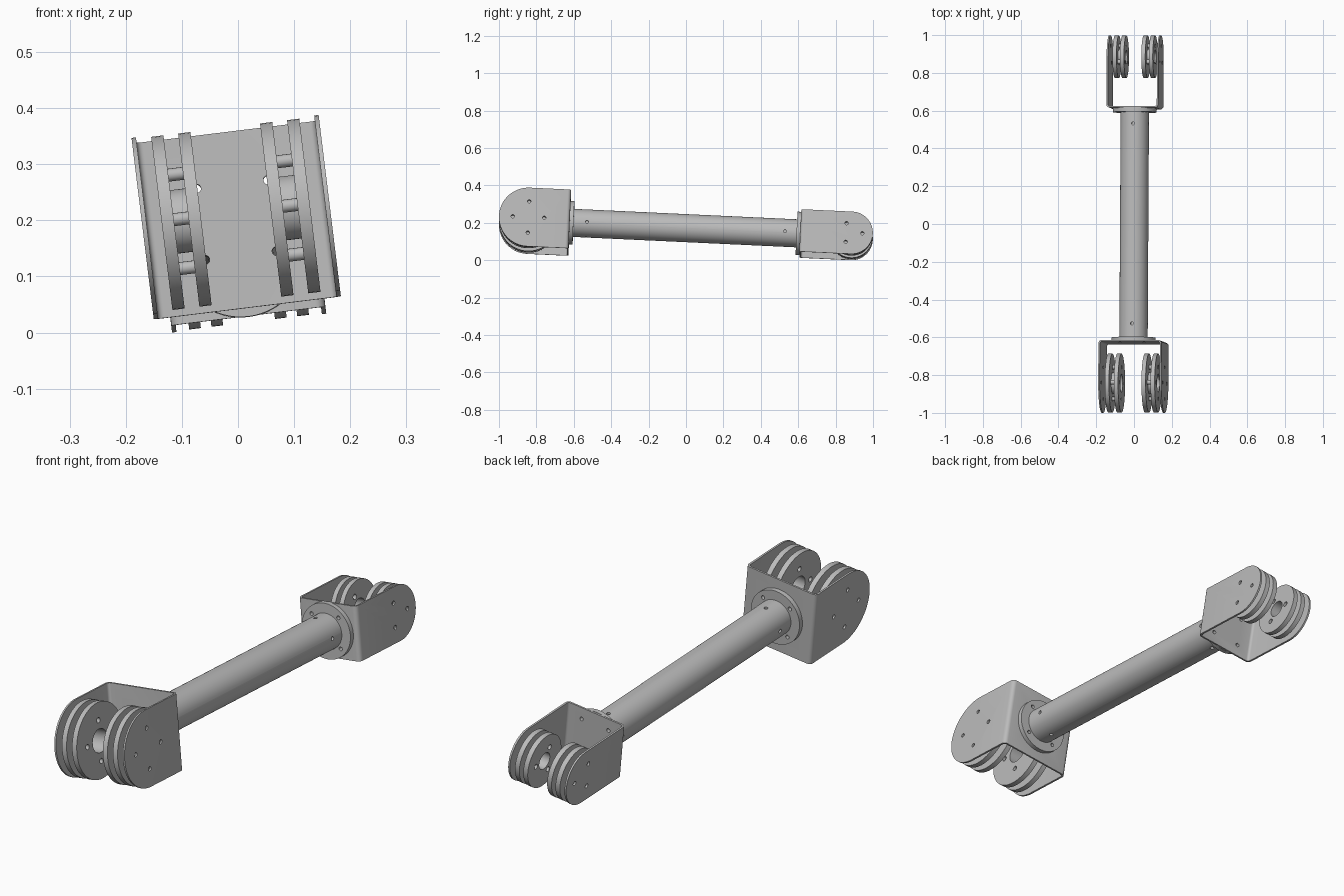
import bpy, bmesh, math
from mathutils import Matrix, Vector

if "Cube" in bpy.data.objects:
    bpy.data.objects.remove(bpy.data.objects["Cube"], do_unlink=True)

steel = bpy.data.materials.new("grey_steel")
steel.use_nodes = True
GREY = (0.5, 0.5, 0.5, 1)
steel.diffuse_color = GREY
steel.node_tree.nodes["Principled BSDF"].inputs["Base Color"].default_value = GREY

# Whole arm is pitched along its length, then rolled about it
POSE = (Matrix.Translation((0.001, 0, 0.177))
        @ Matrix.Rotation(math.radians(-7), 4, 'Y')
        @ Matrix.Rotation(math.radians(-2.7), 4, 'X'))
TURN = {'X': Matrix.Rotation(math.pi / 2, 4, 'Y'),
        'Y': Matrix.Rotation(math.pi / 2, 4, 'X'),
        'Z': Matrix.Identity(4)}
parts = []


def add_cyl(bm, radius, start, end, axis, centre=(0, 0, 0), segs=48):
    """Cylinder along an axis between two coordinates on that axis."""
    pos = Vector(centre)
    pos['XYZ'.index(axis)] = (start + end) / 2
    bmesh.ops.create_cone(bm, cap_ends=True, segments=segs, radius1=radius, radius2=radius,
                          depth=abs(end - start), matrix=Matrix.Translation(pos) @ TURN[axis])


def make(name, bm):
    mesh = bpy.data.meshes.new(name)
    bmesh.ops.recalc_face_normals(bm, faces=bm.faces)
    bm.to_mesh(mesh)
    bm.free()
    mesh.materials.append(steel)
    obj = bpy.data.objects.new(name, mesh)
    bpy.context.collection.objects.link(obj)
    return obj


def cut(obj, bm):
    """Subtract a mesh and throw the cutter away."""
    cutter = make("cutter", bm)
    cutter.hide_render = True
    mod = obj.modifiers.new("cut", 'BOOLEAN')
    mod.operation = 'DIFFERENCE'
    mod.solver = 'EXACT'
    mod.object = cutter
    bpy.context.view_layer.objects.active = obj
    bpy.ops.object.modifier_apply(modifier=mod.name)
    bpy.data.objects.remove(cutter, do_unlink=True)


def prism(outline, half_width, back_y, bend):
    """Extrude a y-z outline across x and round the upright edges at the back."""
    bm = bmesh.new()
    face = bm.faces.new([bm.verts.new((-half_width, y, z)) for y, z in outline])
    ext = bmesh.ops.extrude_face_region(bm, geom=[face])
    moved = [v for v in ext["geom"] if isinstance(v, bmesh.types.BMVert)]
    bmesh.ops.translate(bm, verts=moved, vec=(2 * half_width, 0, 0))
    bmesh.ops.recalc_face_normals(bm, faces=bm.faces)
    edges = [e for e in bm.edges if all(abs(v.co.y - back_y) < 1e-5 for v in e.verts)
             and abs(e.verts[0].co.x - e.verts[1].co.x) < 1e-5]
    bmesh.ops.bevel(bm, geom=edges, offset=bend, segments=5, profile=0.5, affect='EDGES')
    return bm


def clevis(end, s, back, hinge, half_w, r, wall, discs, disc_t, hub, pin_ring, pin_count):
    """U bracket with flange and two pairs of discs; s is the y direction it points."""
    back, hinge = s * back, s * hinge
    angles = [2 * math.pi * i / pin_count for i in range(pin_count)]
    pins = [(0, hinge + s * pin_ring * math.cos(a), pin_ring * math.sin(a)) for a in angles]

    # Bracket with rounded cheeks
    arc = [math.pi / 2 - math.pi * i / 32 for i in range(33)]
    outline = [(back, -r), (back, r)] + [(hinge + s * r * math.cos(a), r * math.sin(a)) for a in arc]
    bracket = make(end + "_bracket", prism(outline, half_w, back, 0.018))
    inner, far, tall = back + s * wall, hinge + s * 2 * r, 2 * r
    cut(bracket, prism([(inner, -tall), (inner, tall), (far, tall), (far, -tall)],
                       half_w - wall, inner, 0.011))
    holes = bmesh.new()
    for p in pins:
        add_cyl(holes, 0.009, -1, 1, 'X', p, 16)
    cut(bracket, holes)

    # Round flange between tube and bracket, bolted through at four corners
    flange_bm = bmesh.new()
    add_cyl(flange_bm, 0.116, back - s * 0.02, back, 'Y', segs=64)
    flange = make(end + "_flange", flange_bm)
    for obj in (bracket, flange):
        holes = bmesh.new()
        for x in (-1, 1):
            for z in (-1, 1):
                add_cyl(holes, 0.008, back - s * 0.05, back + s * 0.05, 'Y',
                        (x * 0.064, 0, z * 0.064), 16)
        cut(obj, holes)
    parts.extend((bracket, flange))

    # Disc pairs with hollow hubs and spacer pins
    for side, word in ((1, "left"), (-1, "right")):
        for x, place in zip(discs, ("inner", "outer")):
            bm = bmesh.new()
            a, b = side * (x - disc_t / 2), side * (x + disc_t / 2)
            add_cyl(bm, r * 0.985, a, b, 'X', (0, hinge, 0), 64)
            disc = make(f"{end}_{word}_{place}_disc", bm)
            holes = bmesh.new()
            add_cyl(holes, hub * 0.85, -1, 1, 'X', (0, hinge, 0))
            for p in pins:
                add_cyl(holes, 0.011, -1, 1, 'X', p, 16)
            cut(disc, holes)
            parts.append(disc)
        a, b = side * (discs[0] + disc_t / 2), side * (discs[1] - disc_t / 2)
        bm = bmesh.new()
        add_cyl(bm, hub, a, b, 'X', (0, hinge, 0))
        ring = make(f"{end}_{word}_hub", bm)
        bore = bmesh.new()
        add_cyl(bore, hub * 0.85, -1, 1, 'X', (0, hinge, 0))
        cut(ring, bore)
        bm = bmesh.new()
        for p in pins:
            add_cyl(bm, 0.0115, a, b, 'X', p, 16)
        parts.extend((ring, make(f"{end}_{word}_spacer_pins", bm)))


clevis("front", -1, 0.622, 0.843, 0.168, 0.158, 0.008, (0.0735, 0.122), 0.022, 0.057, 0.084, 4)
clevis("rear", 1, 0.612, 0.886, 0.1385, 0.114, 0.008, (0.057, 0.097), 0.021, 0.042, 0.058, 3)

# Main tube with small radial holes near both ends
bm = bmesh.new()
add_cyl(bm, 0.075, -0.622, 0.612, 'Y', segs=64)
tube = make("main_tube", bm)
holes = bmesh.new()
for y in (-0.53, 0.53):
    for s in (-1, 1):
        for axis in 'XZ':
            add_cyl(holes, 0.008, s * 0.06, s * 0.1, axis, (0, y, 0), 16)
cut(tube, holes)
parts.append(tube)

# Pose, stand on the ground and shade
for obj in parts:
    obj.data.transform(POSE)
floor = min(v.co.z for obj in parts for v in obj.data.vertices)
bpy.ops.object.select_all(action='DESELECT')
for obj in parts:
    obj.data.transform(Matrix.Translation((0, 0, -floor)))
    obj.select_set(True)
bpy.context.view_layer.objects.active = tube
bpy.ops.object.shade_smooth_by_angle(angle=math.radians(30))
